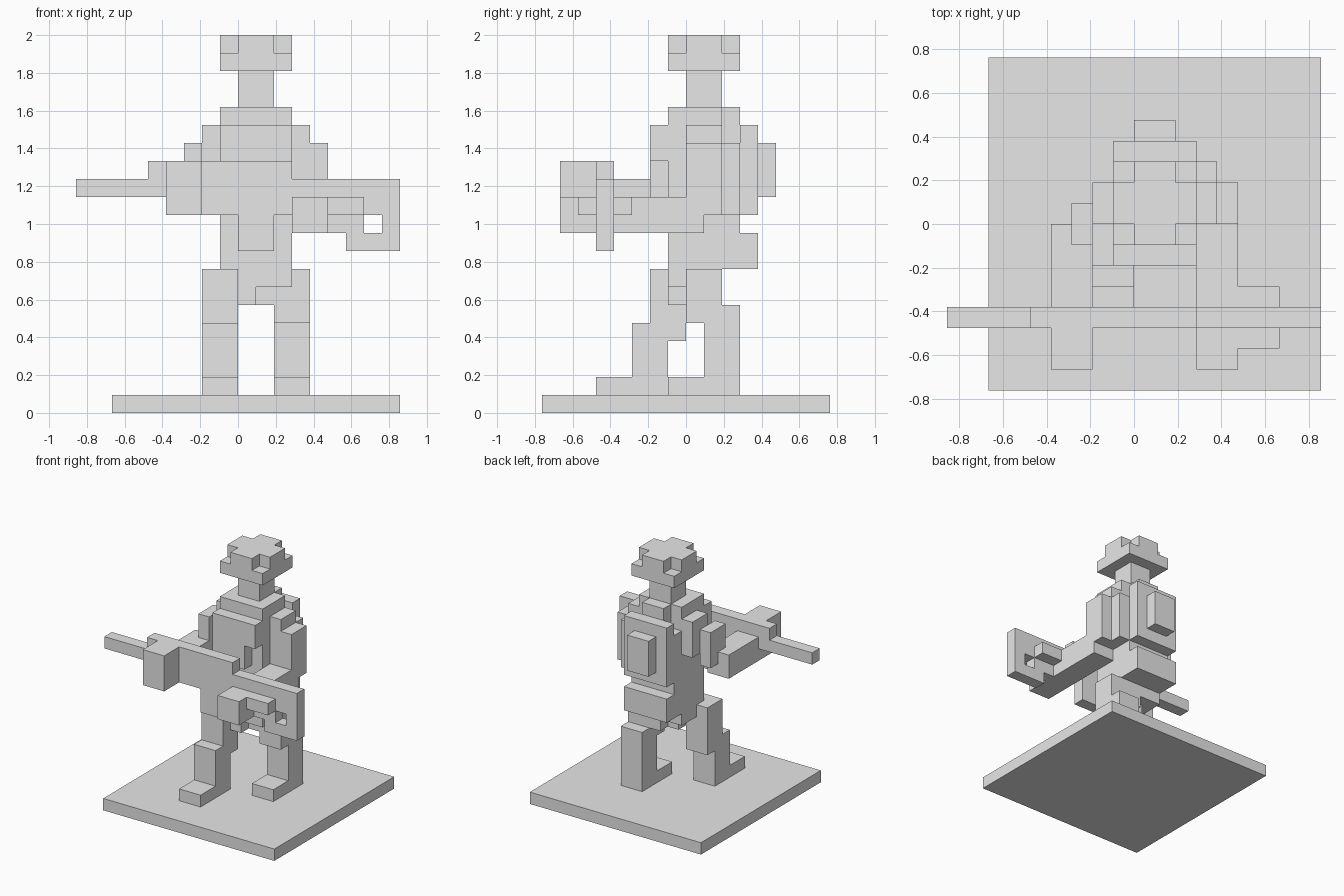
import bpy
import bmesh
from mathutils import Vector

cube = bpy.data.objects.get("Cube")
if cube:
    bpy.data.objects.remove(cube, do_unlink=True)

U = 2 / 21  # size of one block

grey = bpy.data.materials.new("plain grey")
grey.use_nodes = True
grey.diffuse_color = (0.8, 0.8, 0.8, 1)
grey.node_tree.nodes["Principled BSDF"].inputs["Base Color"].default_value = (0.8, 0.8, 0.8, 1)


def part(name, *boxes):
    """Build one part from boxes given as x, y and z ranges in blocks."""
    bm = bmesh.new()
    for xr, yr, zr in boxes:
        low, high = (Vector(c) * U for c in zip(xr, yr, zr))
        made = bmesh.ops.create_cube(bm, size=1)["verts"]
        bmesh.ops.scale(bm, vec=high - low, verts=made)
        bmesh.ops.translate(bm, vec=(low + high) / 2, verts=made)
    mesh = bpy.data.meshes.new(name)
    bm.to_mesh(mesh)
    bm.free()
    mesh.materials.append(grey)
    bpy.context.collection.objects.link(bpy.data.objects.new(name, mesh))


def leg(name, x, y, knee):
    """A bent leg whose heel block starts at y."""
    xr = (x, x + 2)
    part(name,
         (xr, (y - 2, y), (1, 2)),
         (xr, (y, y + 2), (1, knee)),
         (xr, (y - 1 if x > 0 else y + 1, y + 1 if x > 0 else y + 3), (knee - 1, 8)))


part("base", ((-7, 9), (-8, 8), (0, 1)))

# Legs and hips
leg("right_leg", -2, -3, 5)
leg("left_leg", 2, 1, 6)
part("hips",
     ((-1, 3), (-1, 2), (7, 8)),
     ((0, 1), (-1, 1), (6, 7)),
     ((1, 2), (0, 2), (6, 7)))

# Body
part("torso",
     ((-1, 3), (-1, 2), (8, 17)),
     ((-1, 3), (2, 3), (10, 15)),
     ((0, 2), (2, 3), (15, 17)))
part("chest",
     ((-1, 3), (-2, -1), (14, 16)),
     ((-1, 2), (-2, -1), (12, 14)))
part("belt_pouch", ((-1, 3), (2, 4), (8, 10)))
part("backpack",
     ((-1, 3), (3, 4), (11, 16)),
     ((0, 2), (4, 5), (12, 15)))

# Arms
part("right_arm",
     ((-2, -1), (0, 2), (13, 16)),
     ((-3, -2), (-1, 1), (12, 15)),
     ((-4, -2), (-4, 0), (11, 13)))
part("right_hand", ((-4, -2), (-7, -4), (11, 14)))
part("left_arm",
     ((3, 4), (0, 2), (11, 16)),
     ((3, 4), (2, 3), (11, 15)),
     ((4, 5), (0, 2), (11, 15)),
     ((3, 5), (-7, 1), (10, 12)))
part("left_fingers", ((5, 7), (-6, -3), (11, 12)))

# Rifle
depth = (-5, -4)
part("rifle_barrel", ((-9, -5), depth, (12, 13)))
part("rifle_body",
     ((-5, -2), depth, (12, 14)),
     ((-2, 3), depth, (11, 14)),
     ((0, 2), depth, (9, 11)))
part("rifle_stock",
     ((3, 9), depth, (11, 13)),
     ((3, 7), depth, (10, 11)),
     ((6, 8), depth, (9, 10)),
     ((8, 9), depth, (9, 11)))

# Head with a brimmed cap
part("neck", ((0, 2), (0, 2), (17, 19)))
part("cap",
     ((-1, 3), (-1, 3), (19, 20)),
     ((-1, 3), (0, 2), (20, 21)),
     ((0, 2), (-1, 3), (20, 21)))
